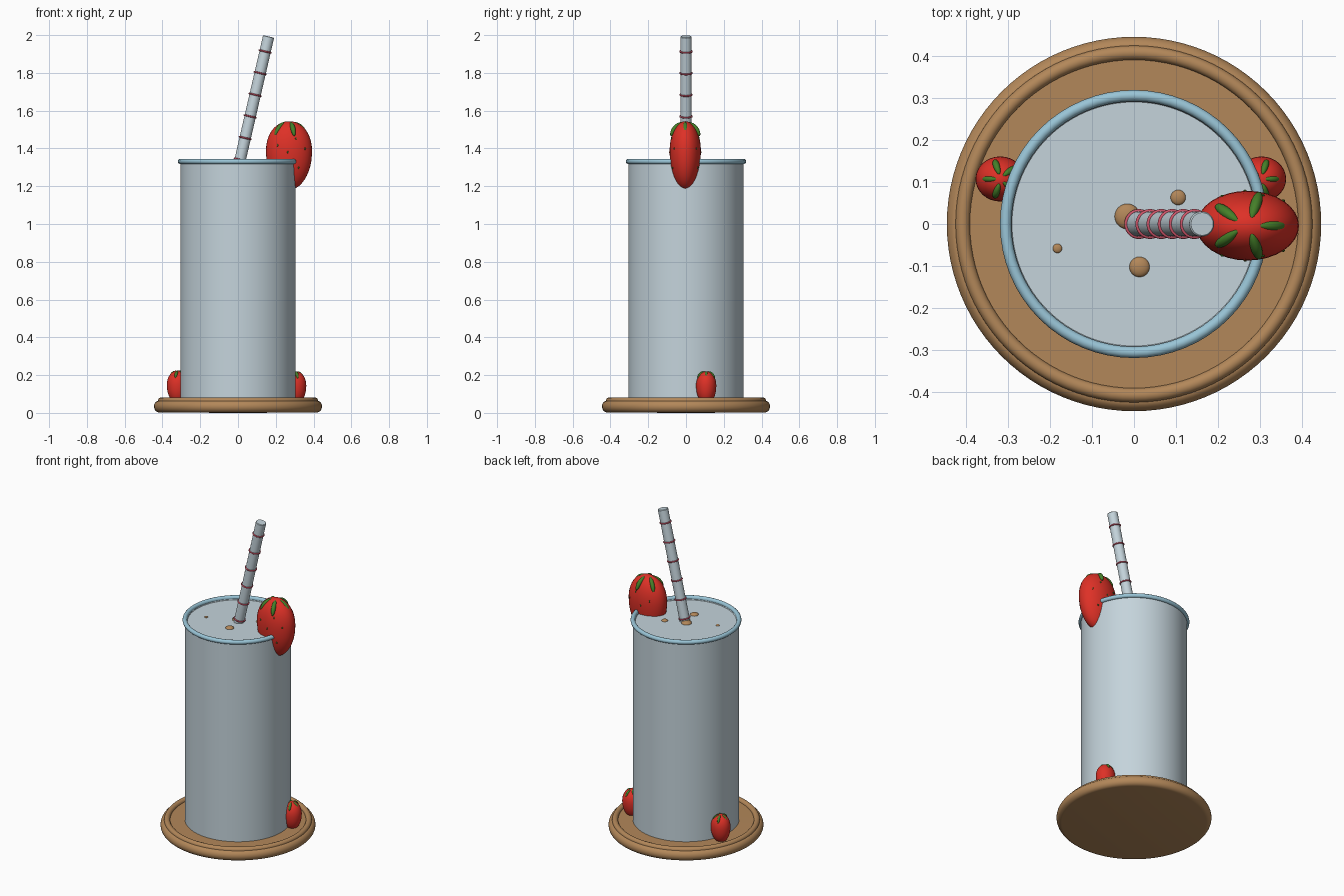
import bpy, bmesh, math
from math import cos, sin, pi, radians
from mathutils import Vector, Matrix

cube = bpy.data.objects.get("Cube")
if cube:
    bpy.data.objects.remove(cube, do_unlink=True)


def material(name, rgb):
    """Flat material from sRGB values, stored as linear."""
    lin = [((c + 0.055) / 1.055) ** 2.4 for c in rgb] + [1]
    m = bpy.data.materials.new(name)
    m.use_nodes = True
    m.diffuse_color = lin
    m.node_tree.nodes["Principled BSDF"].inputs["Base Color"].default_value = lin
    return m


frost = material("frosted grey", (0.77, 0.83, 0.86))
blue = material("rim blue", (0.60, 0.77, 0.84))
wood = material("wood brown", (0.70, 0.53, 0.35))
red = material("berry red", (0.87, 0.19, 0.15))
green = material("leaf green", (0.27, 0.50, 0.16))
pink = material("stripe pink", (0.80, 0.33, 0.41))


def add_object(name, bm, mat, angle=35):
    bmesh.ops.recalc_face_normals(bm, faces=bm.faces)
    mesh = bpy.data.meshes.new(name)
    bm.to_mesh(mesh)
    bm.free()
    mesh.materials.append(mat)
    ob = bpy.data.objects.new(name, mesh)
    bpy.context.collection.objects.link(ob)
    bpy.ops.object.select_all(action='DESELECT')
    ob.select_set(True)
    bpy.context.view_layer.objects.active = ob
    bpy.ops.object.shade_smooth_by_angle(angle=radians(angle))
    return ob


def lathe(name, profile, mat, steps=96):
    """Spin a profile of (radius, height) points around z."""
    bm = bmesh.new()
    verts = [bm.verts.new((r, 0, z)) for r, z in profile]
    edges = [bm.edges.new(pair) for pair in zip(verts, verts[1:])]
    bmesh.ops.spin(bm, geom=verts + edges, cent=(0, 0, 0), axis=(0, 0, 1),
                   angle=2 * pi, steps=steps)
    bmesh.ops.remove_doubles(bm, verts=bm.verts, dist=0.0001)
    return add_object(name, bm, mat)


def arc(cx, cz, rx, rz, start, end, n=10):
    angles = [radians(start + (end - start) * i / n) for i in range(n + 1)]
    return [(cx + rx * cos(a), cz + rz * sin(a)) for a in angles]


def ring(name, major, minor, mat, place):
    ob = lathe(name, arc(major, 0, minor, minor, 0, 360, 12), mat, 64)
    ob.matrix_world = place
    return ob


def ellipsoid(name, radii, mat, place, shape=None):
    bm = bmesh.new()
    bmesh.ops.create_uvsphere(bm, u_segments=32, v_segments=20, radius=1)
    for v in bm.verts:
        if shape:
            shape(v.co)
        v.co = place @ Vector(a * b for a, b in zip(v.co, radii))
    return add_object(name, bm, mat, 60)


# Wooden coaster with a rounded edge, a raised bead and a shallow recess
coaster = [(0, 0), (0.415, 0.002)] + arc(0.415, 0.034, 0.03, 0.032, -90, 70)
coaster += arc(0.407, 0.064, 0.017, 0.017, 0, 180) + [(0.388, 0.064), (0, 0.068)]
lathe("coaster", coaster, wood)

# Tumbler, filled nearly to the brim
lathe("tumbler", [(0, 0.066), (0.305, 0.066), (0.305, 1.33), (0.294, 1.33),
                  (0.290, 1.322), (0, 1.322)], frost)
ring("tumbler_rim", 0.305, 0.0135, blue, Matrix.Translation((0, 0, 1.331)))

# Leaning straw with evenly spaced stripes
base, tip = Vector((0.0, 0, 1.29)), Vector((0.162, 0, 1.993))
axis = (tip - base).normalized()
lean = axis.to_track_quat('Z', 'Y').to_matrix().to_4x4()
length = (tip - base).length
straw = lathe("straw", [(0, 0), (0.03, 0), (0.03, length - 0.003),
                        (0.027, length), (0, length)], frost, 40)
straw.matrix_world = Matrix.Translation(base) @ lean
for i in range(6):
    spot = base + axis * (0.052 + 0.1175 * i)
    ring("straw_stripe", 0.031, 0.0045, pink, Matrix.Translation(spot) @ lean)

# Bubbles floating on the drink
for x, y, r in ((-0.016, 0.018, 0.03), (0.105, 0.063, 0.018),
                (0.013, -0.102, 0.024), (-0.182, -0.058, 0.011)):
    ellipsoid("bubble", (r, r, r * 0.5), wood, Matrix.Translation((x, y, 1.322)))


def berry_shape(co):
    """Full shoulders and a narrower lower end."""
    k = 1 + (0.14 * co.z * (1.0 if co.z > 0 else 0.5))
    co.x *= k
    co.y *= k


def leaf_shape(co):
    co.z -= 0.6 * co.x * co.x


def strawberry(name, centre, radii, leaf, spread, turn=0):
    place = Matrix.Translation(centre)
    ellipsoid(name, radii, red, place, berry_shape)
    for i in range(5):
        a = 2 * pi * i / 5 + turn
        out = Vector((cos(a) * radii[0] * spread, sin(a) * radii[1] * spread * 1.25,
                      radii[2] * 0.80))
        tilt = Matrix.Rotation(a, 4, 'Z') @ Matrix.Rotation(radians(48), 4, 'Y')
        ellipsoid(name + "_leaf", leaf, green, place @ Matrix.Translation(out) @ tilt,
                  leaf_shape)


# Strawberry on the rim and two smaller ones beside the tumbler
strawberry("rim_strawberry", (0.27, -0.004, 1.362), (0.121, 0.082, 0.182),
           (0.048, 0.013, 0.014), 0.54)
strawberry("left_strawberry", (0.303, 0.107, 0.132), (0.058, 0.053, 0.088),
           (0.026, 0.008, 0.009), 0.50)
strawberry("right_strawberry", (-0.318, 0.107, 0.136), (0.058, 0.053, 0.088),
           (0.026, 0.008, 0.009), 0.50, pi / 5)

# Seeds scattered on both broad sides of the rim strawberry
for side in (-1, 1):
    for u, w in ((0.42, -0.35), (0.3, 0.5), (-0.5, 0.3), (0.7, 0.2), (-0.05, 0.1)):
        k = 1 + 0.14 * w * (1.0 if w > 0 else 0.5)
        depth = math.sqrt(max(0, 1 - w * w - (u / k) ** 2)) * k
        spot = (0.27 + 0.121 * u, -0.004 + side * 0.082 * depth, 1.362 + 0.182 * w)
        ellipsoid("seed", (0.004, 0.003, 0.006), green, Matrix.Translation(spot))
